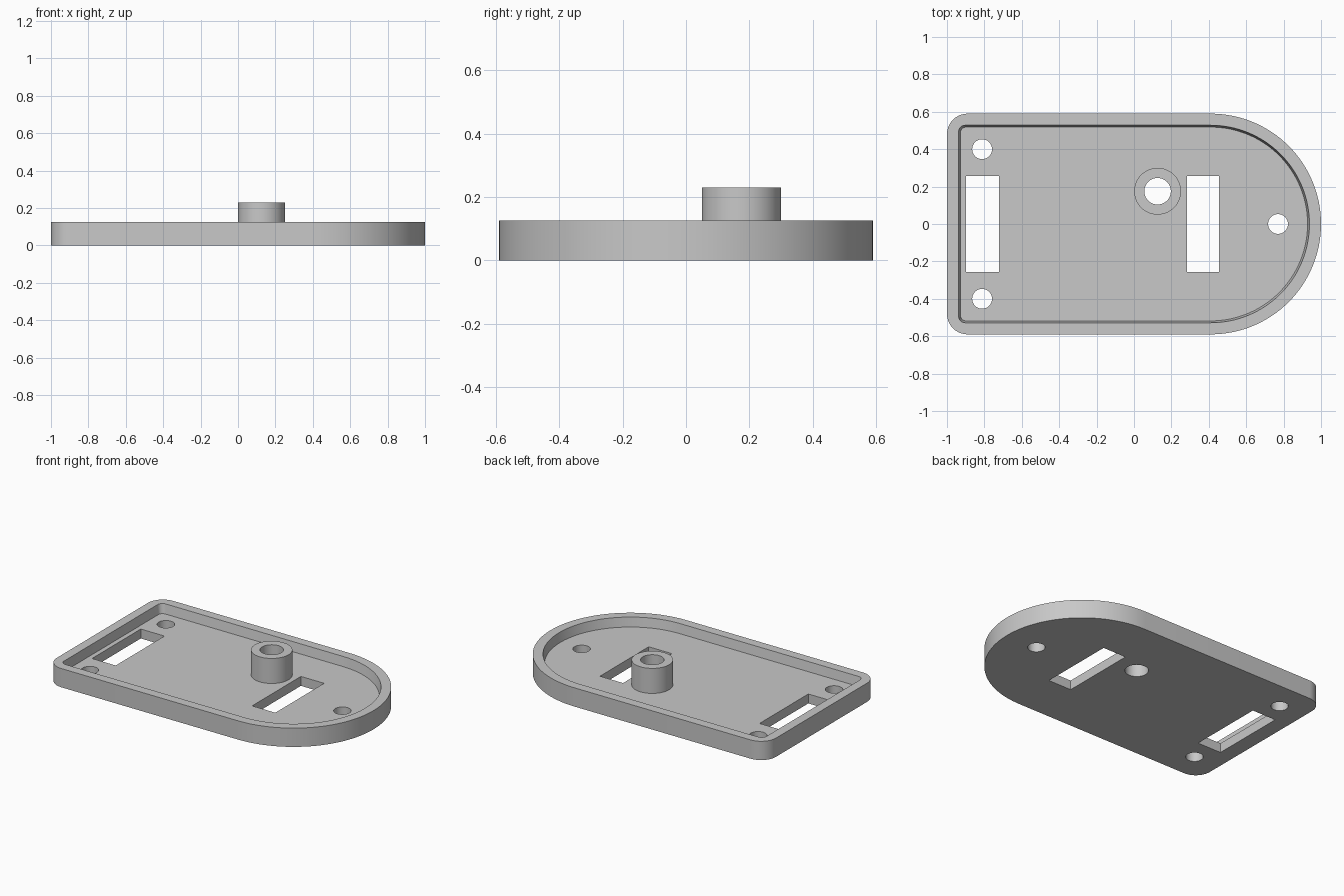
import bpy, bmesh
from math import sin, cos, pi, radians

cube = bpy.data.objects.get("Cube")
if cube:
    bpy.data.objects.remove(cube, do_unlink=True)

grey = bpy.data.materials.new("light grey")
grey.use_nodes = True
colour = (0.58, 0.58, 0.58, 1)
grey.diffuse_color = colour
grey.node_tree.nodes["Principled BSDF"].inputs["Base Color"].default_value = colour

HALF_X, HALF_Y = 1.0, 0.59
RIM_TOP, FLOOR = 0.125, 0.063


def arc(cx, cy, r, start, end, steps):
    angles = [radians(start + (end - start) * i / steps) for i in range(steps + 1)]
    return [(cx + r * cos(a), cy + r * sin(a)) for a in angles]


def outline(inset, corner):
    """Rounded rectangle with a half-round right end."""
    x, y = -HALF_X + inset + corner, HALF_Y - inset - corner
    return (arc(HALF_X - HALF_Y, 0, HALF_Y - inset, -90, 90, 64)
            + arc(x, y, corner, 90, 180, 10)
            + arc(x, -y, corner, 180, 270, 10))


def circle(x, y, r):
    return arc(x, y, r, 0, 360, 48)[:-1]


def rectangle(x0, x1, y):
    return [(x0, -y), (x1, -y), (x1, y), (x0, y)]


def loft(name, low, high, z0, z1):
    """Closed solid between two matching profiles."""
    bm = bmesh.new()
    a = [bm.verts.new((x, y, z0)) for x, y in low]
    b = [bm.verts.new((x, y, z1)) for x, y in high]
    bm.faces.new(a[::-1])
    bm.faces.new(b)
    n = len(a)
    for i in range(n):
        j = (i + 1) % n
        bm.faces.new((a[i], a[j], b[j], b[i]))
    mesh = bpy.data.meshes.new(name)
    bm.to_mesh(mesh)
    bm.free()
    mesh.materials.append(grey)
    obj = bpy.data.objects.new(name, mesh)
    bpy.context.collection.objects.link(obj)
    return obj


def combine(target, tool, operation):
    mod = target.modifiers.new(operation.lower(), 'BOOLEAN')
    mod.operation, mod.solver, mod.object = operation, 'EXACT', tool
    bpy.context.view_layer.objects.active = target
    bpy.ops.object.modifier_apply(modifier=mod.name)
    bpy.data.objects.remove(tool, do_unlink=True)


# Plate body with a slightly drafted tray recess
plate = loft("base_plate", outline(0, 0.11), outline(0, 0.11), 0, RIM_TOP)
rise = 0.05
slope = 0.01 * rise / (RIM_TOP - FLOOR)
combine(plate, loft("recess", outline(0.072, 0.03), outline(0.062 - slope, 0.04),
                    FLOOR, RIM_TOP + rise), 'DIFFERENCE')

# Raised boss
boss = circle(0.126, 0.175, 0.125)
combine(plate, loft("boss", boss, boss, FLOOR / 2, 0.23), 'UNION')

# Boss bore, screw holes and rectangular slots
cuts = [circle(0.126, 0.175, 0.071),
        circle(-0.812, 0.4, 0.053), circle(-0.812, -0.4, 0.053),
        circle(0.77, 0, 0.053),
        rectangle(-0.897, -0.722, 0.257), rectangle(0.284, 0.455, 0.257)]
for shape in cuts:
    combine(plate, loft("cutter", shape, shape, -0.1, 0.4), 'DIFFERENCE')

# Smooth curved walls, keep crisp edges
bpy.ops.object.select_all(action='DESELECT')
plate.select_set(True)
bpy.context.view_layer.objects.active = plate
bpy.ops.object.shade_smooth_by_angle(angle=radians(30))
